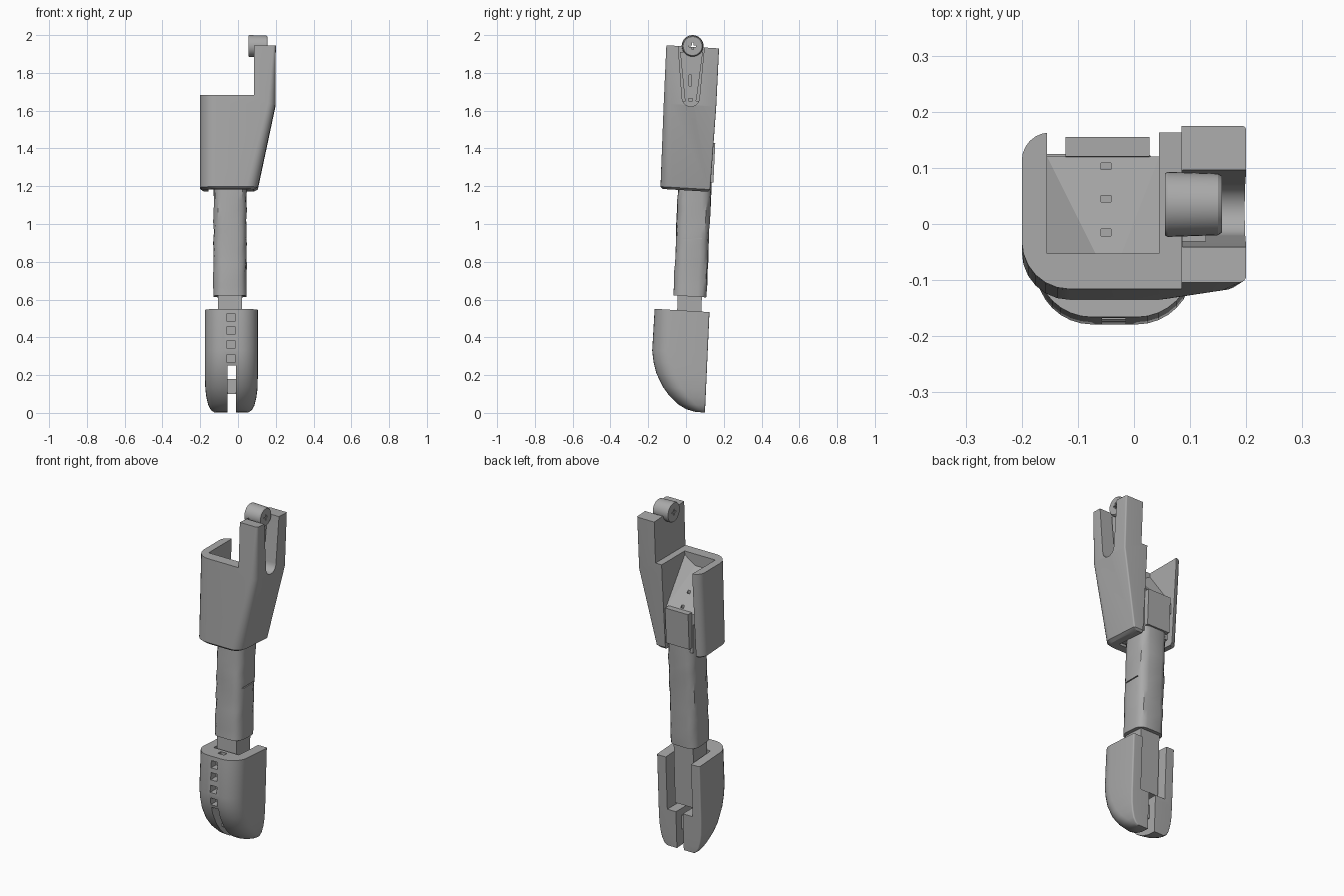
import bpy, bmesh, math, random
from mathutils import Vector

random.seed(4)
cube = bpy.data.objects.get("Cube")
if cube:
    bpy.data.objects.remove(cube, do_unlink=True)

grey = bpy.data.materials.new("plain_grey")
grey.use_nodes = True
COLOUR = (0.4, 0.4, 0.4, 1)
grey.diffuse_color = COLOUR
for node in grey.node_tree.nodes:
    if node.type == 'BSDF_PRINCIPLED':
        node.inputs["Base Color"].default_value = COLOUR


def loft(name, rings, top=None):
    """Skin a list of equal rings; top optionally lists the faces of the last cap."""
    bm = bmesh.new()
    rows = [[bm.verts.new(p) for p in ring] for ring in rings]
    n = len(rows[0])
    for a, b in zip(rows, rows[1:]):
        for i in range(n):
            j = (i + 1) % n
            bm.faces.new((a[i], a[j], b[j], b[i]))
    bm.faces.new(rows[0][::-1])
    for face in top or [range(n)]:
        bm.faces.new([rows[-1][i] for i in face])
    bmesh.ops.recalc_face_normals(bm, faces=bm.faces)
    mesh = bpy.data.meshes.new(name)
    bm.to_mesh(mesh)
    bm.free()
    mesh.materials.append(grey)
    obj = bpy.data.objects.new(name, mesh)
    bpy.context.collection.objects.link(obj)
    return obj


def section(x0, x1, y0, y1, z, radii=(0, 0, 0, 0), steps=6):
    """Horizontal rounded rectangle, slightly tipped back; corners start front right."""
    corners = [(x0, y0, 1, 1), (x1, y0, -1, 1), (x1, y1, -1, -1), (x0, y1, 1, -1)]
    ring = []
    for k, ((x, y, sx, sy), r) in enumerate(zip(corners, radii)):
        r = max(r, 0.003)
        for i in range(steps + 1):
            a = math.pi * (1 + k / 2 + i / steps / 2)
            px, py = x + sx * r + r * math.cos(a), y + sy * r + r * math.sin(a)
            ring.append((px, py, z - 0.06 * py))
    return ring


def box(name, x, y, z, lean=0.0):
    """Box given by ranges; lean moves its upper end backwards."""
    rings = []
    for h, s in ((z[0], 0), (z[1], lean)):
        rings.append([(x[0], y[0] + s, h), (x[1], y[0] + s, h),
                      (x[1], y[1] + s, h), (x[0], y[1] + s, h)])
    return loft(name, rings)


def cut(obj, *cutters):
    for c in cutters:
        c.hide_render = True
        m = obj.modifiers.new("cut", 'BOOLEAN')
        m.operation, m.solver, m.object = 'DIFFERENCE', 'EXACT', c
        bpy.context.view_layer.objects.active = obj
        bpy.ops.object.modifier_apply(modifier=m.name)
        bpy.data.objects.remove(c, do_unlink=True)


def smooth(obj, degrees=30):
    bpy.ops.object.select_all(action='DESELECT')
    obj.select_set(True)
    bpy.context.view_layer.objects.active = obj
    bpy.ops.object.shade_smooth_by_angle(angle=math.radians(degrees))


def slot_shape(name, inset, top, x0, x1):
    """Upright tongue shape with a round lower end, running along x."""
    r, cy, cz = 0.046 - inset, 0.025, 1.668
    arc = [(cy - r * math.cos(math.pi * i / 10), cz - r * math.sin(math.pi * i / 10))
           for i in range(11)]
    profile = [(-0.045 + inset, top)] + arc + [(0.103 - inset, top)]
    return loft(name, [[(x, y, z) for y, z in profile] for x in (x0, x1)])


# Upper socket: leaning shell, open at the back, with a tall arm on its left
levels = [  # z, left edge, front, back, left front radius
    (1.178, 0.085, -0.122, 0.118, 0.05), (1.19, 0.105, -0.135, 0.128, 0.06),
    (1.63, 0.198, -0.118, 0.16, 0.04), (1.94, 0.2, -0.104, 0.175, 0.012)]
socket = loft("upper_socket", [
    section(-0.2 if z > 1.18 else -0.185, x1, y0, y1, z, (0.085, r, 0.008, 0.05))
    for z, x1, y0, y1, r in levels])
cut(socket,
    box("socket_cavity", (-0.155, 0.045), (-0.075, 0.4), (1.0, 1.75), 0.025),
    box("socket_top_cut", (-0.5, 0.085), (-0.5, 0.5), (1.683, 2.3)),
    slot_shape("arm_slot", 0, 2.0, 0.086, 0.4))
smooth(socket)

# Springy tongue inside the arm slot
tongue = slot_shape("arm_tongue", 0.014, 1.91, 0.085, 0.128)
root = box("tongue_root", (0.085, 0.128), (-0.03, 0.08), (1.6, 1.65))
cut(tongue, box("tongue_slit", (0, 0.3), (0.017, 0.03), (1.73, 1.79)),
    box("tongue_hole", (0.11, 0.3), (0.014, 0.034), (1.645, 1.665)))

# Roller at the top of the tongue, with a cross-shaped bore
rings = []
for x, r in ((0.055, 0.055), (0.06, 0.058), (0.15, 0.055), (0.157, 0.05)):
    rings.append([(x, 0.035 + r * math.cos(math.tau * i / 32),
                   1.942 + r * math.sin(math.tau * i / 32)) for i in range(32)])
roller = loft("roller", rings)
cut(roller, box("bore_wide", (0, 0.3), (0.017, 0.053), (1.938, 1.946)),
    box("bore_tall", (0, 0.3), (0.031, 0.039), (1.924, 1.96)))
smooth(roller)

# Funnel-shaped ramp filling the socket
outline = [(-0.155, -0.06, 1.67), (-0.065, -0.06, 1.62), (-0.025, -0.06, 1.62),
           (0.045, -0.06, 1.67), (0.045, 0.12, 1.42), (-0.155, 0.12, 1.42)]
ramp = loft("socket_ramp", [[(x, y, 1.36) for x, y, z in outline], outline],
            [(0, 1, 5), (1, 2, 4, 5), (2, 3, 4)])
cut(ramp, *[box("ramp_hole", (-0.059, -0.041), (y - 0.006, y + 0.006), (1.39, 1.8))
            for y in (-0.015, 0.045, 0.103)])

# Core and clamp block behind it
box("socket_core", (-0.13, 0.035), (-0.06, 0.12), (1.19, 1.38))
box("clamp_block", (-0.122, 0.028), (0.11, 0.145), (1.22, 1.43), 0.01)

# Uneven hand-shaped shaft
rings = []
count = 12
for i in range(count):
    t = i / (count - 1)
    z = 0.618 + t * 0.62
    cy = 0.02 + 0.028 * t
    hx, hy = 0.087, 0.087
    ring = section(-0.042 - hx, -0.042 + hx, cy - hy, cy + hy, z,
                   (0.05, 0.05, 0.045, 0.045), 3)
    wobble = 0.003 if 0 < i < count - 1 else 0
    rings.append([Vector(p) + Vector((random.uniform(-1, 1), random.uniform(-1, 1),
                                      random.uniform(-1, 1))) * wobble for p in ring])
shaft = loft("shaft", rings)
cut(shaft, box("shaft_crease", (0.038, 0.1), (-0.02, 0.085), (0.92, 0.926)))
smooth(shaft, 35)

# Inner bar joining the shaft and the foot
box("inner_bar", (-0.105, 0.022), (-0.058, 0.07), (0.25, 0.64), 0.015)

# Foot: rounded shell, open at the back, split at the toe
levels = [(0.008, 0.09, 0.05), (0.02, 0.108, 0.0), (0.045, 0.122, -0.045),
          (0.085, 0.132, -0.088), (0.13, 0.138, -0.122), (0.2, 0.14, -0.157),
          (0.26, 0.14, -0.172), (0.32, 0.14, -0.179), (0.541, 0.14, -0.166)]
rings = []
for z, half, front in levels:
    back = 0.1 + 0.045 * z
    r = min(0.1, (back - front) * 0.8, half * 0.85)
    rings.append(section(-0.035 - half, -0.035 + half, front, back, z,
                         (r, r, 0.008, 0.008), 8))
foot = loft("foot_shell", rings)
cut(foot, box("foot_cavity", (-0.12, 0.045), (-0.057, 0.4), (0.22, 0.8)),
    box("toe_slit", (-0.056, -0.011), (-0.4, 0.4), (-0.2, 0.25)),
    box("top_notch", (-0.055, -0.015), (-0.11, -0.08), (0.525, 0.8)),
    *[box("foot_hole", (-0.057, -0.015), (-0.4, -0.125), (z - 0.021, z + 0.021))
      for z in (0.288, 0.363, 0.436, 0.505)])
smooth(foot)

# Small cross block bridging the split
box("toe_bridge", (-0.058, -0.009), (-0.07, 0.06), (0.1, 0.18))
